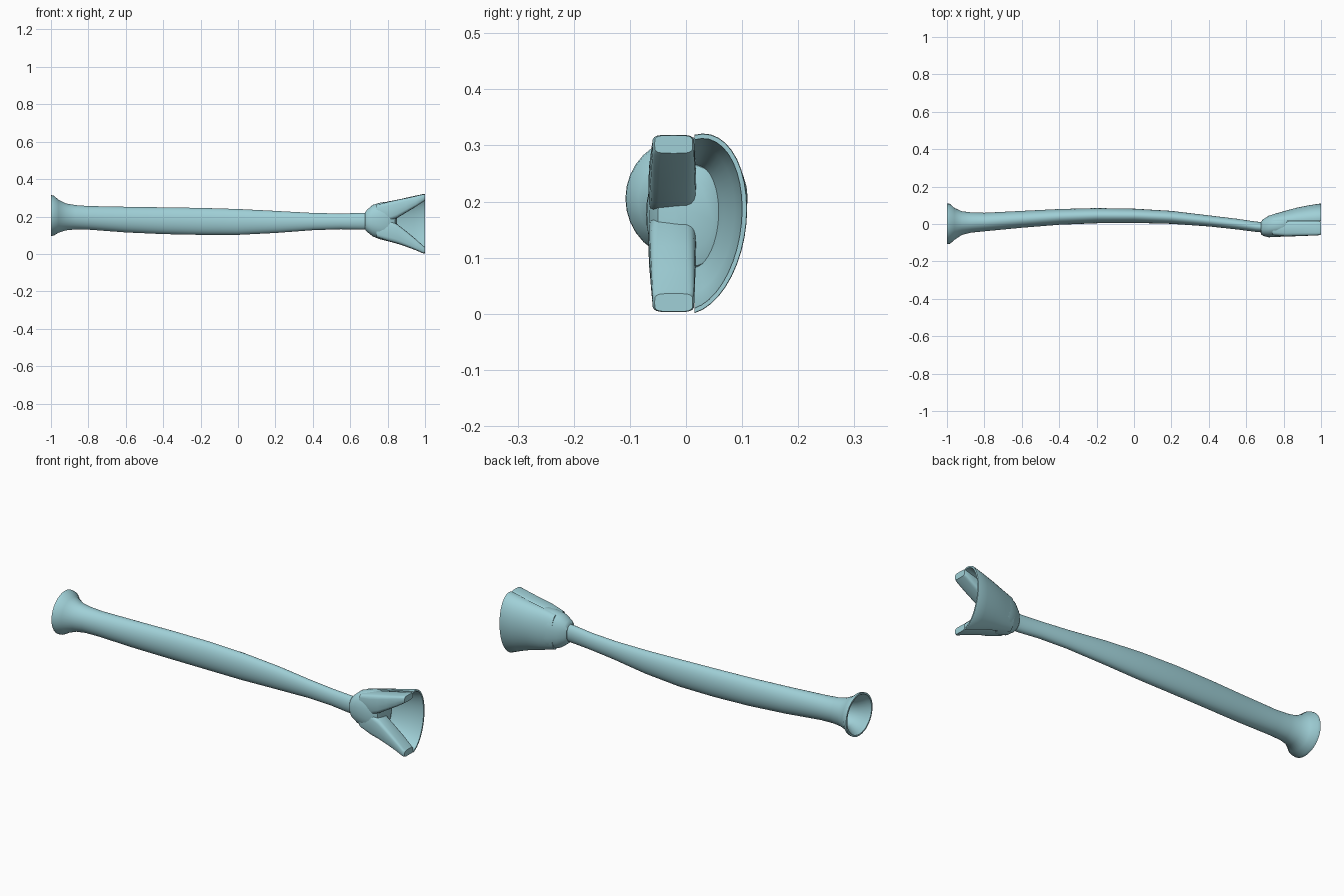
import bpy, bmesh, math

mat = bpy.data.materials.new("pale teal")
mat.diffuse_color = (0.35, 0.63, 0.68, 1)


def make(name, rings, angle=40):
    """Skin a list of closed rings, cap both ends, smooth by angle."""
    bm = bmesh.new()
    loops = [[bm.verts.new(p) for p in r] for r in rings]
    n = len(loops[0])
    for a, b in zip(loops, loops[1:]):
        for i in range(n):
            j = (i + 1) % n
            bm.faces.new((a[i], a[j], b[j], b[i]))
    bm.faces.new(loops[0][::-1])
    bm.faces.new(loops[-1])
    bmesh.ops.recalc_face_normals(bm, faces=bm.faces)
    me = bpy.data.meshes.new(name)
    bm.to_mesh(me)
    bm.free()
    me.materials.append(mat)
    ob = bpy.data.objects.new(name, me)
    bpy.context.collection.objects.link(ob)
    bpy.ops.object.select_all(action='DESELECT')
    bpy.context.view_layer.objects.active = ob
    ob.select_set(True)
    bpy.ops.object.shade_smooth_by_angle(angle=math.radians(angle))
    return ob


def oval(x, y0, y1, z0, z1, power=1.0, n=32):
    """Superellipse ring filling the given y and z range."""
    ring = []
    for i in range(n):
        t = 2 * math.pi * i / n
        c, s = math.cos(t), math.sin(t)
        c = math.copysign(abs(c) ** power, c)
        s = math.copysign(abs(s) ** power, s)
        ring.append((x, (y0 + y1) / 2 + c * (y1 - y0) / 2,
                     (z0 + z1) / 2 + s * (z1 - z0) / 2))
    return ring


# Curved shaft with a flared, hollow left end (starts inside the bore)
shaft = [
    (-0.60, 0.00, 0.05, 0.15, 0.22), (-0.80, -0.02, 0.045, 0.15, 0.24),
    (-0.90, -0.04, 0.05, 0.145, 0.25), (-0.95, -0.06, 0.065, 0.135, 0.27),
    (-0.985, -0.092, 0.092, 0.113, 0.298), (-1.0, -0.100, 0.100, 0.104, 0.306),
    (-1.0, -0.108, 0.110, 0.096, 0.315), (-0.985, -0.107, 0.108, 0.098, 0.312),
    (-0.96, -0.085, 0.086, 0.113, 0.290), (-0.92, -0.058, 0.068, 0.126, 0.270),
    (-0.87, -0.046, 0.062, 0.131, 0.261), (-0.80, -0.039, 0.060, 0.130, 0.256),
    (-0.60, -0.020, 0.070, 0.115, 0.252), (-0.40, -0.004, 0.080, 0.106, 0.249),
    (-0.20, 0.004, 0.085, 0.102, 0.246), (0.0, 0.006, 0.082, 0.102, 0.240),
    (0.20, 0.001, 0.070, 0.112, 0.230), (0.40, -0.013, 0.046, 0.127, 0.219),
    (0.55, -0.029, 0.028, 0.132, 0.216), (0.65, -0.042, 0.013, 0.130, 0.219),
    (0.72, -0.048, 0.008, 0.130, 0.220),
]
make("shaft", [oval(*s) for s in shaft])

# Solid base of the socket
base = [
    (0.68, -0.055, 0.014, 0.130, 0.224), (0.69, -0.064, 0.025, 0.118, 0.236),
    (0.72, -0.071, 0.044, 0.094, 0.262), (0.76, -0.070, 0.057, 0.078, 0.274),
    (0.81, -0.066, 0.068, 0.066, 0.281), (0.84, -0.050, 0.066, 0.085, 0.265),
    (0.85, -0.020, 0.050, 0.120, 0.240),
]
make("socket_base", [oval(*s, 0.88) for s in base])


# Thin curved wall at the back of the socket
def wall_ring(x, ry, rz, cz, skew, thick, n=20):
    def arc(ry, rz):
        pts = []
        for i in range(n + 1):
            t = math.pi * (i / n - 0.5)
            c, s = math.cos(t), math.sin(t)
            pts.append((x, 0.015 + ry * c, cz + rz * s + skew * c))
        return pts
    return arc(ry, rz) + arc(ry - thick, rz - thick)[::-1]


wall = [
    (0.74, 0.035, 0.090, 0.176, 0.000, 0.025),
    (0.81, 0.056, 0.108, 0.174, 0.005, 0.025),
    (0.87, 0.072, 0.122, 0.171, 0.014, 0.020),
    (0.94, 0.086, 0.142, 0.166, 0.021, 0.014),
    (0.995, 0.094, 0.159, 0.160, 0.027, 0.009),
    (1.0, 0.093, 0.158, 0.160, 0.027, 0.008),
]
make("socket_back_wall", [wall_ring(*w) for w in wall])

# Two prongs forming the V at the front of the socket
upper = [
    (0.74, -0.060, 0.015, 0.190, 0.262), (0.81, -0.067, 0.018, 0.175, 0.281),
    (0.85, -0.066, 0.018, 0.192, 0.289), (0.90, -0.064, 0.017, 0.222, 0.299),
    (0.95, -0.062, 0.016, 0.252, 0.310), (0.99, -0.060, 0.015, 0.279, 0.319),
    (1.0, -0.056, 0.012, 0.286, 0.318),
]
lower = [
    (0.74, -0.060, 0.015, 0.090, 0.170), (0.81, -0.067, 0.018, 0.066, 0.180),
    (0.85, -0.066, 0.018, 0.056, 0.160), (0.90, -0.064, 0.017, 0.039, 0.121),
    (0.95, -0.062, 0.016, 0.020, 0.080), (0.99, -0.060, 0.015, 0.003, 0.043),
    (1.0, -0.056, 0.012, 0.004, 0.036),
]
make("upper_prong", [oval(*s, 0.45, 20) for s in upper], 30)
make("lower_prong", [oval(*s, 0.45, 20) for s in lower], 30)
